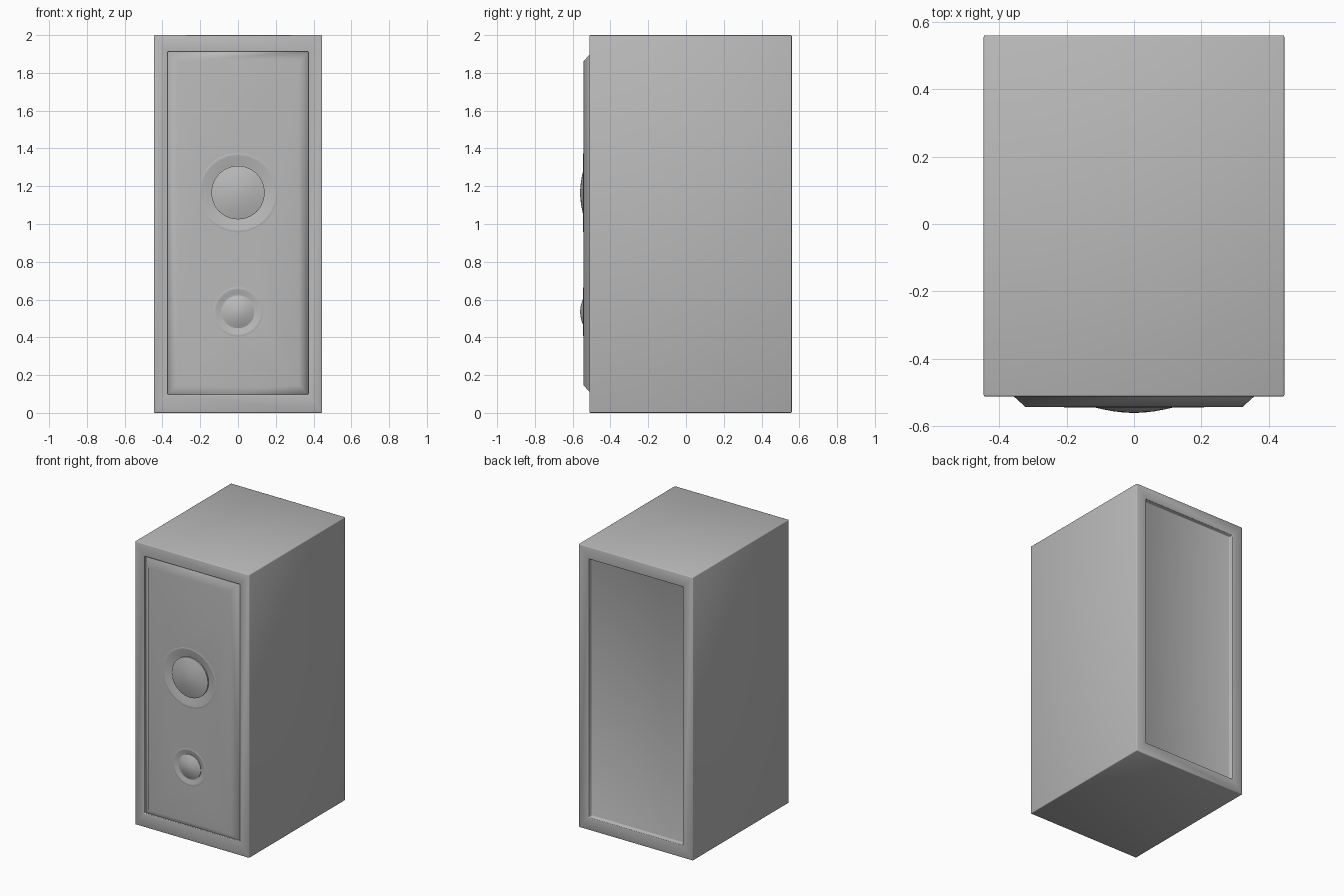
import bpy, bmesh, math

if "Cube" in bpy.data.objects:
    bpy.data.objects.remove(bpy.data.objects["Cube"])

grey = bpy.data.materials.new("dark_grey")
grey.diffuse_color = (0.49, 0.49, 0.49, 1)
grey.use_nodes = True
grey.node_tree.nodes["Principled BSDF"].inputs["Base Color"].default_value = grey.diffuse_color


def skin(name, loops, smooth=180):
    """Skin a stack of matching point loops and cap both ends."""
    bm = bmesh.new()
    rings = [[bm.verts.new(p) for p in loop] for loop in loops]
    n = len(rings[0])
    for a, b in zip(rings, rings[1:]):
        for i in range(n):
            j = (i + 1) % n
            bm.faces.new((a[i], a[j], b[j], b[i]))
    bm.faces.new(rings[0])
    bm.faces.new(rings[-1])
    bmesh.ops.recalc_face_normals(bm, faces=bm.faces[:])
    mesh = bpy.data.meshes.new(name)
    bm.to_mesh(mesh)
    bm.free()
    mesh.materials.append(grey)
    obj = bpy.data.objects.new(name, mesh)
    bpy.context.collection.objects.link(obj)
    bpy.ops.object.select_all(action='DESELECT')
    obj.select_set(True)
    bpy.context.view_layer.objects.active = obj
    if smooth == 180:
        bpy.ops.object.shade_smooth()
    elif smooth:
        bpy.ops.object.shade_smooth_by_angle(angle=math.radians(smooth))
    return obj


def rect(hw, z0, z1, y):
    return [(-hw, y, z0), (hw, y, z0), (hw, y, z1), (-hw, y, z1)]


def circle(r, y, zc, n=24):
    return [(r * math.cos(2 * math.pi * i / n), y,
             zc + r * math.sin(2 * math.pi * i / n)) for i in range(n)]


# Cabinet with a shallow recess in the front and in the back, softened edges
cabinet = skin("cabinet", [
    rect(0.372, 0.097, 1.912, -0.485),
    rect(0.372, 0.097, 1.912, -0.512),
    rect(0.446, 0.0, 2.0, -0.512),
    rect(0.446, 0.0, 2.0, 0.56),
    rect(0.367, 0.088, 1.912, 0.56),
    rect(0.367, 0.088, 1.912, 0.528),
])
bevel = cabinet.modifiers.new("soft_edges", 'BEVEL')
bevel.width = 0.005
bevel.segments = 2

# Front panel with sloping edges that blend into the flat face
panel = skin("front_panel", [
    rect(0.372, 0.097, 1.912, -0.47),
    rect(0.372, 0.097, 1.912, -0.498),
    rect(0.322, 0.147, 1.86, -0.543),
], smooth=60)

# Drivers: rim, cone sinking into the panel, raised dust cap
for name, zc, rim, cap in (("woofer", 1.166, 0.213, 0.142),
                           ("tweeter", 0.535, 0.134, 0.087)):
    cutter = skin(name + "_cutter", [
        circle(rim - 0.012, -0.6, zc), circle(rim - 0.012, -0.505, zc)], smooth=0)
    cutter.hide_render = True
    cutter.hide_set(True)
    hole = panel.modifiers.new(name + "_hole", 'BOOLEAN')
    hole.operation = 'DIFFERENCE'
    hole.solver = 'EXACT'
    hole.object = cutter

    drop = 0.2 * (rim - cap)
    skin(name + "_cone", [circle(r, y, zc) for r, y in (
        (rim - 0.013, -0.506), (rim - 0.013, -0.535), (rim, -0.542),
        (rim - 0.006, -0.5442), (rim - 0.016, -0.5435),
        (cap + 0.01, -0.5445 + drop), (cap - 0.01, -0.545 + drop * 1.2))], smooth=60)
    skin(name + "_dust_cap", [circle(cap * k, y, zc) for k, y in (
        (1.0, -0.515), (1.0, -0.538), (0.85, -0.5435), (0.65, -0.550),
        (0.42, -0.556), (0.2, -0.5595), (0.04, -0.5605))], smooth=40)

# Large faces keep their own normal, so only the slopes are shaded
weighted = panel.modifiers.new("face_weighting", 'WEIGHTED_NORMAL')
weighted.keep_sharp = True
